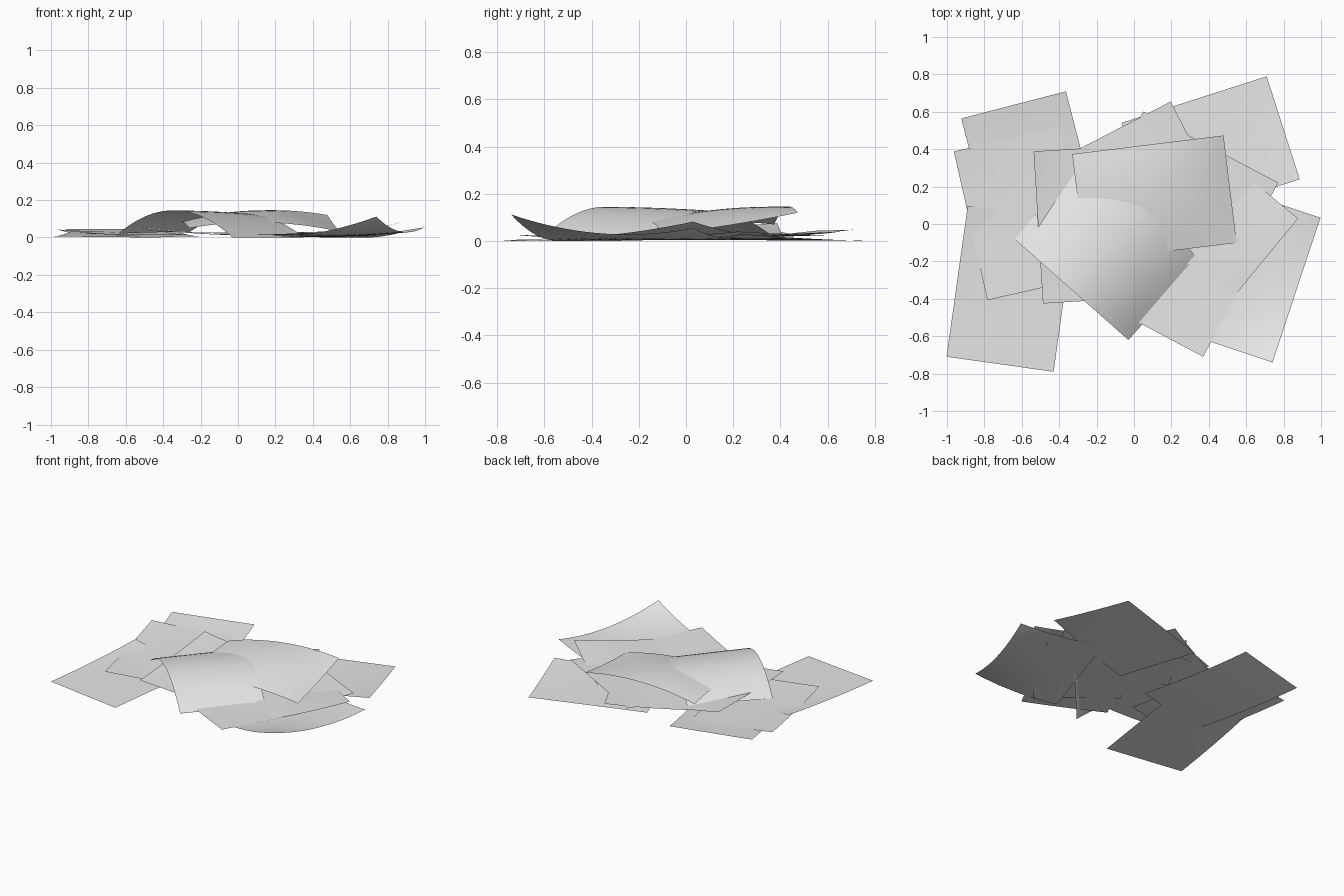
import bpy, math
from mathutils import Vector

LONG, SHORT, N = 0.815, 0.578, 20

paper = bpy.data.materials.new("paper_white")
paper.diffuse_color = (0.8, 0.8, 0.8, 1)


def blend(a, b, c, t):
    """Smooth bend through three control heights."""
    return a * (1 - t) ** 2 + 2 * b * t * (1 - t) + c * t * t


def sheet(name, corner, angle, near, middle, far):
    """Bent sheet: long side leaves the corner at the angle, short side goes left of it.
    near / middle / far are control heights along the long side."""
    a = math.radians(angle)
    u_dir = Vector((math.cos(a), math.sin(a), 0)) * LONG
    v_dir = Vector((-math.sin(a), math.cos(a), 0)) * SHORT
    verts, faces = [], []
    for j in range(N + 1):
        for i in range(N + 1):
            u, v = i / N, j / N
            p = Vector((*corner, 0)) + u_dir * u + v_dir * v
            p.z = max(0.0, blend(*(blend(*row, u) for row in (near, middle, far)), v))
            verts.append(p)
    for j in range(N):
        for i in range(N):
            k = j * (N + 1) + i
            faces.append((k, k + 1, k + N + 2, k + N + 1))
    mesh = bpy.data.meshes.new(name)
    mesh.from_pydata(verts, [], faces)
    mesh.materials.append(paper)
    mesh.polygons.foreach_set("use_smooth", [True] * len(faces))
    bpy.context.collection.objects.link(bpy.data.objects.new(name, mesh))


# Left group, lying nearly flat
sheet("left_front_sheet", (-0.43, -0.79), 82,
      (0.0, 0.004, 0.004), (0.002, 0.004, 0.004), (0.006, 0.004, 0.035))
sheet("left_back_sheet", (-0.16, -0.08), 104.5,
      (0.006, 0.0, 0.048), (0.006, 0.0, 0.045), (0.006, 0.0, 0.045))
sheet("left_middle_sheet", (-0.22, -0.28), 102.7,
      (0.012, 0.014, 0.03), (0.012, 0.012, 0.025), (0.022, 0.012, 0.042))
sheet("left_curled_sheet", (0.09, -0.39), 93.5,
      (0.01, 0.01, 0.015), (0.012, 0.012, 0.012), (0.045, 0.05, 0.075))

# Right group, with lifted corners
sheet("right_curled_sheet", (0.74, -0.74), 71.6,
      (0.112, -0.02, 0.055), (0.01, 0.0, 0.004), (0.002, 0.004, 0.004))
sheet("right_raised_sheet", (0.36, -0.60), 50.6,
      (0.008, 0.015, 0.082), (0.008, 0.012, 0.02), (0.008, 0.01, 0.012))
sheet("right_front_sheet", (0.37, -0.71), 62,
      (0.025, 0.02, 0.008), (0.012, 0.016, 0.01), (0.01, 0.014, 0.01))

# Back group
sheet("back_right_sheet", (0.11, -0.01), 17.8,
      (0.004, 0.006, 0.03), (0.004, 0.004, 0.006), (0.002, 0.002, 0.0))
sheet("back_middle_sheet", (0.57, -0.07), 117.3,
      (0.02, 0.02, 0.04), (0.02, 0.02, 0.02), (0.02, 0.02, 0.03))
sheet("back_cross_sheet", (-0.22, 0.09), -27.8,
      (0.015, 0.015, 0.015), (0.015, 0.015, 0.015), (0.025, 0.028, 0.04))

# Two arched sheets on top
sheet("top_arched_sheet", (-0.64, -0.08), -41.5,
      (0.02, 0.28, 0.0), (0.03, 0.27, 0.0), (0.03, 0.24, 0.0))
sheet("top_bent_sheet", (-0.26, -0.20), 7,
      (0.05, 0.12, 0.03), (0.10, 0.23, 0.06), (0.07, 0.19, 0.12))
